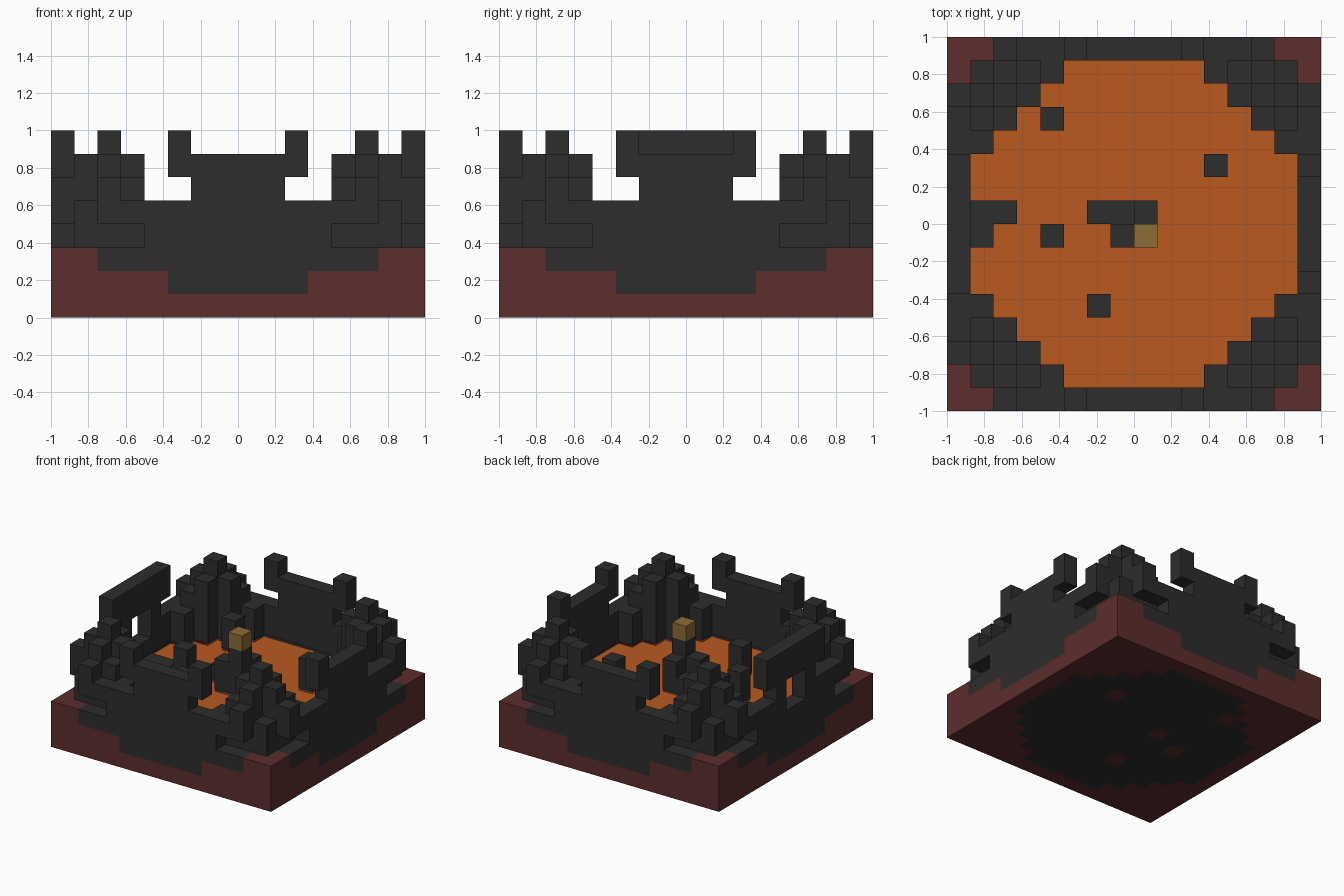
import bpy, bmesh
from mathutils import Vector

cube = bpy.data.objects.get("Cube")
if cube:
    bpy.data.objects.remove(cube)

N = 16          # blocks along each side
S = 2.0 / N     # block size


def material(name, rgb):
    m = bpy.data.materials.new(name)
    m.use_nodes = True
    m.diffuse_color = (*rgb, 1)
    m.node_tree.nodes["Principled BSDF"].inputs["Base Color"].default_value = (*rgb, 1)
    return m


STONE = material("dark stone", (0.026, 0.026, 0.026))
EARTH = material("red earth", (0.109, 0.026, 0.026))
LAVA = material("orange lava", (0.49, 0.102, 0.0144))
GOLD = material("dull gold", (0.262, 0.15, 0.036))

parts = {}      # part name -> material
blocks = {}     # block position -> part name


def fill(part, mat, x, y, low, high):
    """Stack blocks at one column, from level low up to level high."""
    parts[part] = mat
    for z in range(low, high):
        blocks[x, y, z] = part


def fill_mirrored(part, mat, i, j, low, high):
    """Stack in all four corners, on both sides of each diagonal."""
    for a, b in {(i, j), (j, i)}:
        for x in (a, N - 1 - a):
            for y in (b, N - 1 - b):
                fill(part, mat, x, y, low, high)


def in_pool(x, y):
    i, j = sorted((min(x, N - 1 - x), min(y, N - 1 - y)))
    return i >= 1 and i + j >= 6


# Red ground and the round lava pool with its stone floor
for x in range(N):
    for y in range(N):
        if in_pool(x, y):
            fill("pool_floor", STONE, x, y, 0, 1)
            fill("lava_pool", LAVA, x, y, 1, 3)
        else:
            fill("ground", EARTH, x, y, 0, 3)

# Rim walls: each column position along the side gets its levels
for i, low, high in ((2, 2, 3), (3, 2, 3), (3, 4, 5), (4, 2, 5), (5, 1, 5),
                     (5, 6, 8), (6, 1, 7), (7, 1, 7)):
    fill_mirrored("rim_wall", STONE, i, 0, low, high)

# Arch with a window in the right-hand wall
for y in range(5, 11):
    fill("rim_wall", STONE, 0, y, 7, 8)
for y in (7, 8):
    for z in (4, 5):
        del blocks[0, y, z]

# Jagged rocks in the corners
for i, j, low, high in ((1, 1, 3, 5), (2, 1, 3, 7), (2, 2, 3, 8), (3, 1, 3, 6),
                        (3, 2, 3, 7), (4, 1, 3, 5), (2, 0, 4, 6)):
    fill_mirrored("corner_rocks", STONE, i, j, low, high)

# Pillars standing in the lava, on red footings
for x, y, high in ((4, 12, 5), (11, 10, 5), (4, 7, 5), (6, 4, 5), (6, 8, 4)):
    fill("ground", EARTH, x, y, 0, 1)
    fill("pillars", STONE, x, y, 1, high)

# Ledge below the window
for x, y in ((1, 7), (1, 8), (2, 8)):
    fill("ledge", STONE, x, y, 2, 3)

# Centre pedestal with a gold block on top
for x, y, high in ((7, 8, 4), (8, 8, 5), (7, 7, 5), (8, 7, 6)):
    fill("pedestal", STONE, x, y, 1, high)
fill("gold_block", GOLD, 8, 7, 6, 7)

DIRECTIONS = [Vector(d) for d in ((1, 0, 0), (-1, 0, 0), (0, 1, 0),
                                  (0, -1, 0), (0, 0, 1), (0, 0, -1))]


def build(part):
    """Make one mesh from the exposed block faces of a part."""
    bm = bmesh.new()
    for pos, owner in blocks.items():
        if owner != part:
            continue
        centre = Vector(pos) + Vector((0.5, 0.5, 0.5))
        for d in DIRECTIONS:
            if tuple(int(c) for c in Vector(pos) + d) in blocks:
                continue
            u = Vector((d.y, d.z, d.x))
            v = d.cross(u)
            corners = [centre + (d + u * a + v * b) / 2
                       for a, b in ((-1, -1), (1, -1), (1, 1), (-1, 1))]
            bm.faces.new([bm.verts.new(((c.x - N / 2) * S, (c.y - N / 2) * S, c.z * S))
                          for c in corners])
    bmesh.ops.remove_doubles(bm, verts=bm.verts, dist=0.001)
    # The lava surface sits slightly below the block tops
    if part == "lava_pool":
        for vert in bm.verts:
            vert.co.z -= 0.015
    mesh = bpy.data.meshes.new(part)
    bm.to_mesh(mesh)
    bm.free()
    mesh.materials.append(parts[part])
    bpy.context.collection.objects.link(bpy.data.objects.new(part, mesh))


for name in parts:
    build(name)
